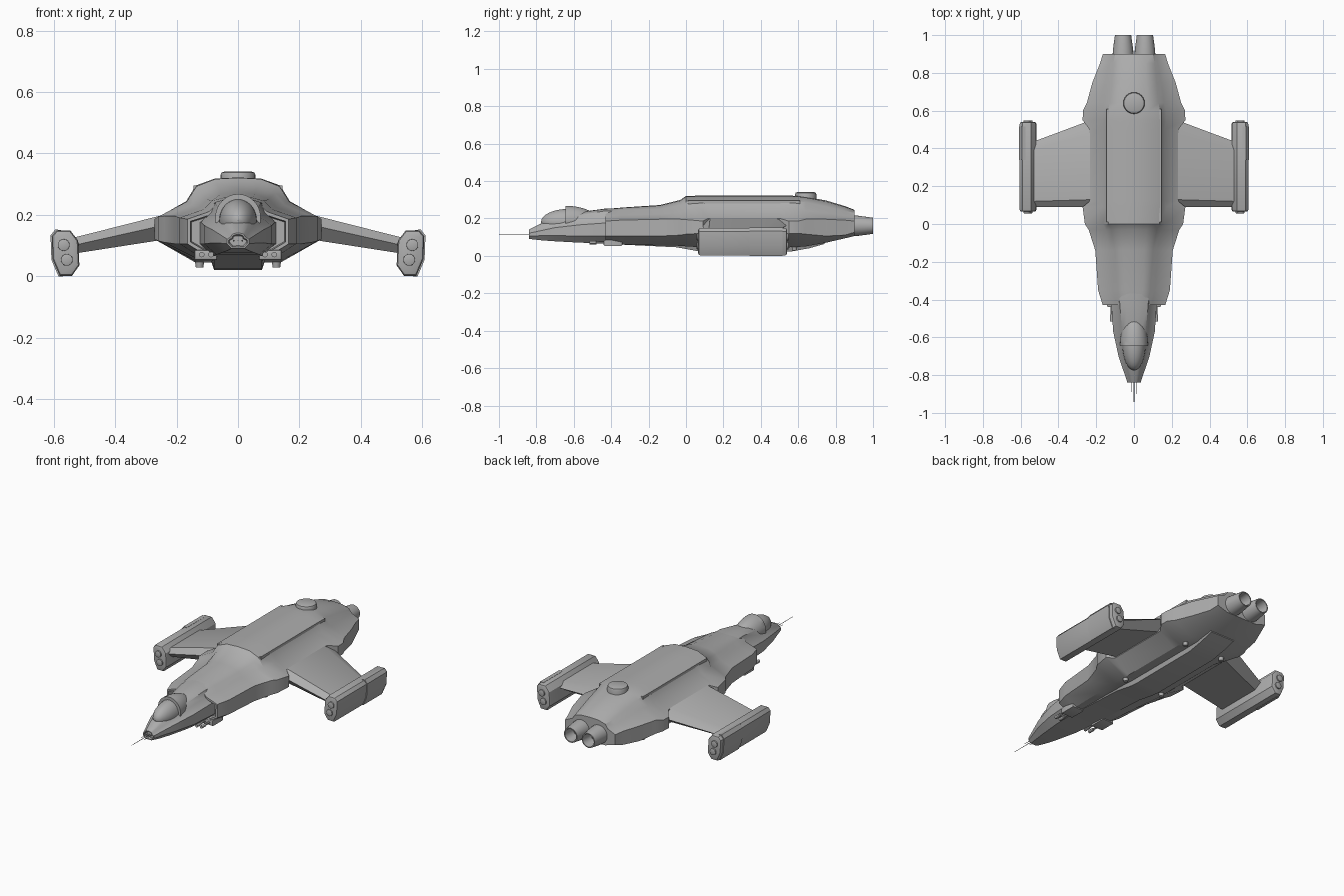
import bpy, bmesh, math
from mathutils import Matrix

if "Cube" in bpy.data.objects:
    bpy.data.objects.remove(bpy.data.objects["Cube"])

hull = bpy.data.materials.new("hull_grey")
hull.diffuse_color = (0.42, 0.42, 0.42, 1)
hull.use_nodes = True
hull.node_tree.nodes["Principled BSDF"].inputs["Base Color"].default_value = hull.diffuse_color


def finish(bm, name, angle=30):
    """Turn a bmesh into a shaded object."""
    bmesh.ops.recalc_face_normals(bm, faces=bm.faces)
    me = bpy.data.meshes.new(name)
    bm.to_mesh(me)
    bm.free()
    me.materials.append(hull)
    ob = bpy.data.objects.new(name, me)
    bpy.context.collection.objects.link(ob)
    bpy.ops.object.select_all(action='DESELECT')
    ob.select_set(True)
    bpy.context.view_layer.objects.active = ob
    bpy.ops.object.shade_smooth_by_angle(angle=math.radians(angle))
    return ob


def loft(name, rings, angle=30, inset=None, bevel=0):
    """Skin closed rings of equal length and cap both ends."""
    bm = bmesh.new()
    vs = [[bm.verts.new(p) for p in r] for r in rings]
    n = len(rings[0])
    for a, b in zip(vs, vs[1:]):
        for i in range(n):
            bm.faces.new((a[i], a[(i + 1) % n], b[(i + 1) % n], b[i]))
    caps = [bm.faces.new(vs[0]), bm.faces.new(vs[-1])]
    bmesh.ops.recalc_face_normals(bm, faces=bm.faces)
    if inset:
        end, width, depth = inset
        bmesh.ops.inset_region(bm, faces=[caps[end]], thickness=width)
        bmesh.ops.inset_region(bm, faces=[caps[end]], thickness=0.004, depth=-depth)
    if bevel:
        edges = list({e for c in caps for e in c.edges})
        bmesh.ops.bevel(bm, geom=edges, offset=bevel, segments=2, profile=0.5, affect='EDGES')
    return finish(bm, name, angle)


def hull_ring(y, zt, sw, sz, hw, zh, zl, bw, zb):
    """Symmetric hull section: crown, shoulder, waist, side and belly."""
    half = [(0.55 * sw, zt - 0.15 * (zt - sz)), (sw, sz),
            (sw + 0.25 * (hw - sw), sz - 0.5 * (sz - zh)),
            (hw, zh), (hw, zl), (bw, zb)]
    return ([(0, y, zt)] + [(x, y, z) for x, z in half] + [(0, y, zb)]
            + [(-x, y, z) for x, z in reversed(half)])


def tube(name, x, z, profile, n=20):
    """Lathe (y, radius) points about an axis running front to back."""
    rings = [[(x + r * math.cos(2 * math.pi * i / n), y, z + r * math.sin(2 * math.pi * i / n))
              for i in range(n)] for y, r in profile]
    return loft(name, rings)


def box(name, lo, hi, bevel=0):
    (x0, y0, z0), (x1, y1, z1) = lo, hi
    return loft(name, [[(x0, y, z0), (x1, y, z0), (x1, y, z1), (x0, y, z1)] for y in (y0, y1)],
                bevel=bevel)


def half_dome(name, centre, size, keep):
    """Half ellipsoid on one side of its middle plane, closed at the cut."""
    bm = bmesh.new()
    bmesh.ops.create_uvsphere(bm, u_segments=24, v_segments=16, radius=1)
    cut = bmesh.ops.bisect_plane(bm, geom=bm.verts[:] + bm.edges[:] + bm.faces[:],
                                 plane_co=(0, 0, 0), plane_no=(0, -keep, 0), clear_outer=True)
    bmesh.ops.holes_fill(bm, edges=[e for e in bm.edges if e.is_boundary])
    bmesh.ops.transform(bm, verts=bm.verts,
                        matrix=Matrix.Translation(centre) @ Matrix.Diagonal((*size, 1)))
    return finish(bm, name)


# Main fuselage with recessed intake face at the front
body = [
    (-0.43, .250, .070, .240, .165, .190, .110, .10, .070),
    (-0.35, .262, .085, .250, .190, .195, .110, .12, .065),
    (-0.14, .276, .100, .255, .205, .200, .110, .13, .060),
    (-0.03, .303, .120, .275, .240, .200, .115, .14, .058),
    (0.00, .325, .135, .297, .260, .198, .120, .14, .055),
    (0.09, .326, .137, .300, .272, .190, .125, .14, .050),
    (0.12, .326, .137, .300, .235, .205, .120, .14, .050),
    (0.50, .326, .137, .300, .235, .205, .120, .14, .050),
    (0.55, .326, .137, .300, .272, .190, .125, .14, .050),
    (0.60, .325, .137, .298, .270, .190, .125, .14, .052),
    (0.64, .320, .130, .290, .250, .200, .120, .14, .055),
    (0.75, .300, .120, .267, .220, .200, .110, .13, .075),
    (0.85, .270, .110, .243, .180, .195, .115, .11, .098),
    (0.90, .250, .100, .235, .165, .190, .130, .10, .110)]
loft("fuselage", [hull_ring(*s) for s in body], 32, inset=(0, 0.012, 0.04))

# Nose section
nose = [
    (-0.84, .145, .020, .140, .035, .125, .110, .020, .095),
    (-0.78, .175, .032, .165, .055, .138, .112, .035, .088),
    (-0.70, .207, .045, .192, .082, .155, .113, .050, .082),
    (-0.57, .238, .062, .222, .110, .170, .110, .070, .075),
    (-0.43, .257, .075, .245, .120, .180, .110, .080, .070),
    (-0.30, .262, .080, .245, .130, .180, .110, .080, .070)]
loft("nose", [hull_ring(*s) for s in nose], 35, inset=(0, 0.005, 0.012))

# Cockpit glass and the hood behind it
half_dome("canopy_glass", (0, -0.63, 0.185), (0.062, 0.145, 0.070), -1)
half_dome("canopy_hood", (0, -0.645, 0.195), (0.074, 0.17, 0.077), 1)

# Nose probes
for x, tip in ((0, -1.0), (-0.014, -0.89), (0.014, -0.90)):
    tube("nose_probe", x, 0.12, [(tip, 0.001), (-0.82, 0.002)], 8)

# Belly keel
keel = [(-0.42, .068), (-0.05, .050), (0.06, .030), (0.12, .025), (0.56, .027), (0.66, .045), (0.74, .068)]
loft("belly_keel", [[(-.1, y, .09), (.1, y, .09), (.078, y, z), (-.078, y, z)] for y, z in keel])

# Dorsal turret cap
bm = bmesh.new()
bmesh.ops.create_cone(bm, cap_ends=True, segments=24, radius1=0.057, radius2=0.057, depth=0.05,
                      matrix=Matrix.Translation((0, 0.64, 0.32)))
rim = [e for e in bm.edges if all(v.co.z > 0.34 for v in e.verts)]
bmesh.ops.bevel(bm, geom=rim, offset=0.012, segments=2, profile=0.5, affect='EDGES')
finish(bm, "dorsal_cap")

pod_section = [(.520, .12), (.545, .153), (.590, .153), (.606, .135),
               (.603, .06), (.580, .006), (.540, .006), (.516, .04)]
wing_root = [(.09, .18), (.13, .215), (.49, .215), (.56, .18), (.49, .13), (.13, .13)]
wing_tip = [(.09, .105), (.12, .130), (.39, .130), (.435, .105), (.39, .078), (.12, .078)]

for s in (-1, 1):
    # Wing panel
    loft("wing", [[(s * .20, y, z) for y, z in wing_root], [(s * .535, y, z) for y, z in wing_tip]])
    # Wing tip pod with raised outer panel and cannon ports at both ends
    loft("wing_pod", [[(s * x, y, z) for x, z in pod_section] for y in (0.065, 0.54)], bevel=0.012)
    panel = [(.575, .154), (.594, .157), (.610, .137), (.607, .058), (.584, .004), (.57, .004)]
    loft("pod_panel", [[(s * x, y, z) for x, z in panel] for y in (0.34, 0.515)])
    for x, z in ((.567, .106), (.557, .058)):
        tube("pod_front_port", s * x, z, [(.056, .013), (.058, .019), (.08, .02)], 16)
        tube("pod_rear_port", s * x, z, [(.52, .02), (.547, .019), (.549, .013)], 16)
    # Dorsal rail
    box("dorsal_rail", (s * .139 - .006, 0.01, .275), (s * .139 + .006, 0.61, .300))
    # Hollow engine nozzle
    tube("engine_nozzle", s * .058, 0.165,
         [(.86, .056), (.92, .054), (1.0, .043), (1.0, .037), (.93, .030)], 24)
    # Twin cannons under the intake
    box("cannon_housing", (s * .105 - .037, -0.44, .058), (s * .105 + .037, -0.34, .09), 0.006)
    for x in (.088, .118):
        tube("cannon_barrel", s * x, .075, [(-.515, .006), (-.515, .009), (-.48, .009),
                                            (-.478, .006), (-.42, .006)], 12)
    # Belly pads
    for y in (0.08, 0.58):
        bm = bmesh.new()
        bmesh.ops.create_cone(bm, cap_ends=True, segments=16, radius1=0.012, radius2=0.016,
                              depth=0.025, matrix=Matrix.Translation((s * .125, y, .045)))
        finish(bm, "belly_pad")

# Drop the model so its lowest point rests on the ground
low = min(v.co.z for o in bpy.data.objects for v in o.data.vertices)
for o in bpy.data.objects:
    o.location.z -= low
